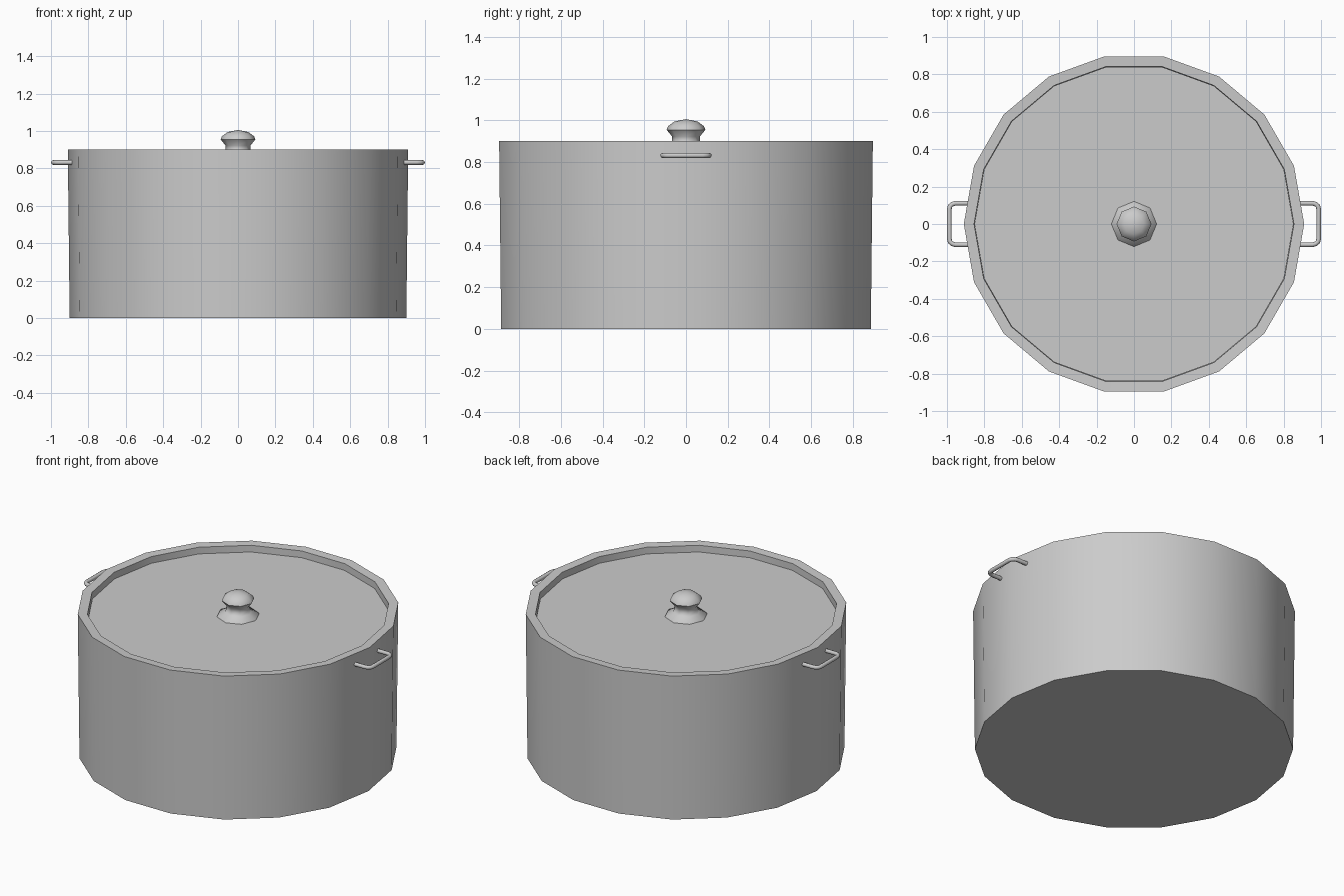
import bpy, bmesh
from math import cos, sin, pi, radians

if "Cube" in bpy.data.objects:
    bpy.data.objects.remove(bpy.data.objects["Cube"])


def lathe(name, profile, sides):
    """Revolve (radius, z) points around z; radius 0 makes a single pole vertex."""
    bm = bmesh.new()
    rings = []
    for r, z in profile:
        if r == 0:
            rings.append([bm.verts.new((0, 0, z))] * sides)
        else:
            rings.append([bm.verts.new((r * cos(2 * pi * i / sides),
                                        r * sin(2 * pi * i / sides), z))
                          for i in range(sides)])
    for a, b in zip(rings, rings[1:]):
        for i in range(sides):
            j = (i + 1) % sides
            corners = list(dict.fromkeys((a[i], a[j], b[j], b[i])))
            bm.faces.new(corners)
    bmesh.ops.recalc_face_normals(bm, faces=bm.faces)
    return add_mesh(name, bm)


def add_mesh(name, bm):
    mesh = bpy.data.meshes.new(name)
    bm.to_mesh(mesh)
    bm.free()
    obj = bpy.data.objects.new(name, mesh)
    bpy.context.collection.objects.link(obj)
    return obj


def smooth(obj, angle):
    bpy.ops.object.select_all(action='DESELECT')
    obj.select_set(True)
    bpy.context.view_layer.objects.active = obj
    bpy.ops.object.shade_smooth_by_angle(angle=radians(angle))


def handle(name, side):
    """Bent rod along the side of the pot."""
    half = [(0.88, 0.111), (0.955, 0.111), (0.972, 0.106),
            (0.983, 0.096), (0.9875, 0.08)]
    path = half + [(x, -y) for x, y in reversed(half)]
    curve = bpy.data.curves.new(name, 'CURVE')
    curve.dimensions = '3D'
    curve.bevel_depth = 0.0125
    curve.bevel_resolution = 2
    curve.use_fill_caps = True
    spline = curve.splines.new('POLY')
    spline.points.add(len(path) - 1)
    for p, (x, y) in zip(spline.points, path):
        p.co = (side * x, side * y, 0.832, 1)
    rod = bpy.data.objects.new(name, curve)
    bpy.context.collection.objects.link(rod)
    bpy.ops.object.select_all(action='DESELECT')
    rod.select_set(True)
    bpy.context.view_layer.objects.active = rod
    bpy.ops.object.convert(target='MESH')
    smooth(bpy.context.view_layer.objects.active, 50)


# Hollow pot body, slightly wider at the rim
pot = lathe("pot_body", [(0, 0), (0.90, 0), (0.91, 0.9), (0.855, 0.897),
                         (0.845, 0.04), (0, 0.04)], 18)
smooth(pot, 30)

# Flat lid sunk just below the rim
lid = lathe("lid", [(0, 0.835), (0.853, 0.835), (0.853, 0.856), (0, 0.856)], 18)
smooth(lid, 30)

# Eight-sided knob with flared foot
knob = lathe("lid_knob", [(0, 0.85), (0.123, 0.85), (0.119, 0.863),
                          (0.078, 0.882), (0.067, 0.9), (0.066, 0.922),
                          (0.093, 0.955), (0.086, 0.972), (0.055, 0.995),
                          (0, 1.006)], 8)
smooth(knob, 50)

# Side handles
handle("right_handle", 1)
handle("left_handle", -1)
